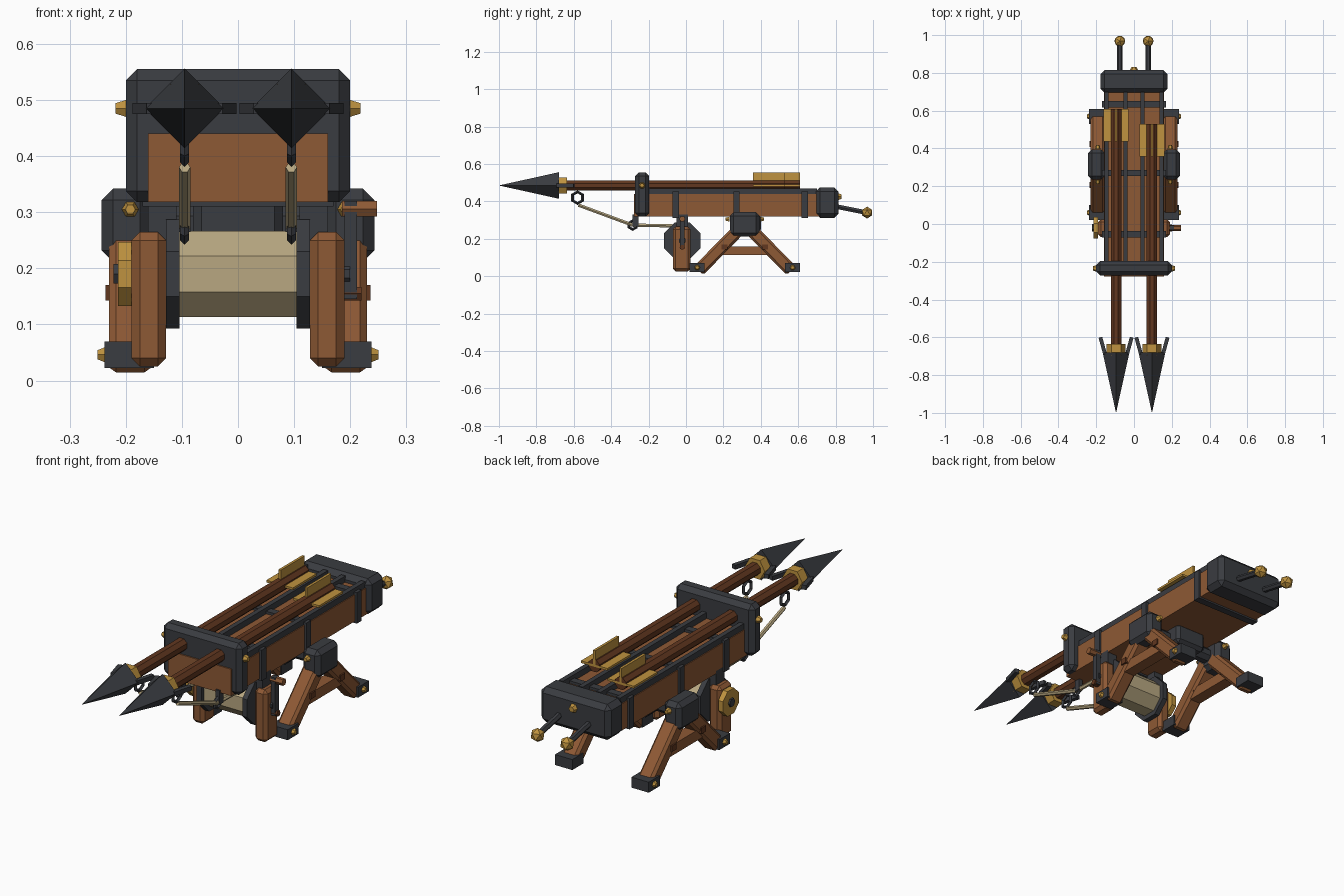
import bpy, bmesh, math
from mathutils import Vector, Matrix

if "Cube" in bpy.data.objects:
    bpy.data.objects.remove(bpy.data.objects["Cube"])


def material(name, col):
    m = bpy.data.materials.new(name)
    m.diffuse_color = (*col, 1)
    m.use_nodes = True
    m.node_tree.nodes["Principled BSDF"].inputs["Base Color"].default_value = m.diffuse_color
    return m


WOOD = material("wood", (.27, .10, .035))
DARK = material("dark_wood", (.12, .038, .014))
IRON = material("iron", (.042, .045, .052))
GOLD = material("brass", (.52, .29, .05))
ROPE = material("rope", (.48, .39, .22))


def finish(name, bm, mat):
    bmesh.ops.recalc_face_normals(bm, faces=bm.faces)
    me = bpy.data.meshes.new(name)
    bm.to_mesh(me)
    bm.free()
    me.materials.append(mat)
    ob = bpy.data.objects.new(name, me)
    bpy.context.collection.objects.link(ob)
    return ob


def cuboid(size, bevel):
    bm = bmesh.new()
    bmesh.ops.create_cube(bm, size=1)
    bmesh.ops.scale(bm, vec=size, verts=bm.verts)
    if bevel:
        bmesh.ops.bevel(bm, geom=bm.edges[:], offset=bevel, segments=1, affect='EDGES')
    return bm


def box(name, x, y, z, mat, bevel=0):
    """Box from (min, max) pairs."""
    bm = cuboid([abs(a[1] - a[0]) for a in (x, y, z)], bevel)
    bmesh.ops.translate(bm, vec=[(a[0] + a[1]) / 2 for a in (x, y, z)], verts=bm.verts)
    return finish(name, bm, mat)


def along(bm, p, q):
    p, q = Vector(p), Vector(q)
    rot = (q - p).to_track_quat('Z', 'Y').to_matrix().to_4x4()
    bm.transform(Matrix.Translation((p + q) / 2) @ rot)


def beam(name, p, q, w, h, mat, bevel=0):
    bm = cuboid((w, h, (Vector(q) - Vector(p)).length), bevel)
    along(bm, p, q)
    return finish(name, bm, mat)


def rod(name, p, q, r, mat, n=8, r2=None, flat=True):
    """Prism or cone from p to q."""
    bm = bmesh.new()
    bmesh.ops.create_cone(bm, cap_ends=True, segments=n, radius1=r,
                          radius2=r if r2 is None else r2,
                          depth=(Vector(q) - Vector(p)).length)
    if flat:
        bm.transform(Matrix.Rotation(math.pi / n, 4, 'Z'))
    along(bm, p, q)
    return finish(name, bm, mat)


def ring(name, loc, r, t):
    bpy.ops.mesh.primitive_torus_add(major_segments=6, minor_segments=4, major_radius=r,
                                     minor_radius=t, location=loc,
                                     rotation=(0, math.pi / 2, 0))
    ob = bpy.context.object
    ob.name = name
    ob.data.materials.append(IRON)


def bolt(name, p, d, r=.018, length=.02):
    q = Vector(p) + Vector(d) * length
    rod(name, p, q, r, GOLD, 6, r * .6)


# Stock with iron end plates, straps and rails
box("stock", (-.16, .16), (-.278, .74), (.318, .44), WOOD)
box("front_plate", (-.2, .2), (-.272, -.197), (.318, .555), IRON, .02)
box("rear_cap", (-.178, .178), (.695, .815), (.312, .475), IRON, .022)
for y in (-.055, .18, .27, .635):
    if y != .18:
        box("stock_strap", (-.17, .17), (y - .017, y + .017), (.31, .452), IRON)
for x in (-.145, -.045, .045, .145):
    box("guide_rail", (x - .011, x + .011), (-.2, .7), (.435, .468), IRON)
bolt("rear_bolt", (0, .812, .425), (0, 1, 0), .022)

# Two harpoons, the right one shorter
for x, end in ((-.095, .61), (.095, .53)):
    rod("harpoon_shaft", (x, -.69, .485), (x, end, .485), .03, DARK)
    rod("harpoon_collar", (x, -.695, .485), (x, -.635, .485), .05, GOLD, 6)
    rod("harpoon_head", (x, -.68, .485), (x, -1, .485), .071, IRON, 4, 0, False)
    for s in (-1, 1):
        beam("harpoon_barb", (x + s * .058, -.69, .485), (x + s * .083, -.6, .485),
             .02, .02, IRON)
    box("fin_flat", (x - .067, x + .067), (end - .173, end), (.48, .49), GOLD)
    box("fin_upright", (x - .006, x + .006), (end - .173, end), (.485, .555), GOLD)
    # Line from harpoon ring through the guide ring to the drum
    ring("harpoon_ring", (x, -.58, .42), .031, .008)
    ring("guide_ring", (x, -.285, .273), .023, .008)
    box("guide_hanger", (x - .01, x + .01), (-.285, -.255), (.265, .33), IRON)
    rod("line_front", (x, -.575, .38), (x, -.285, .273), .01, ROPE, 6)
    rod("line_rear", (x, -.285, .273), (x, -.02, .268), .01, ROPE, 6)

# Winding drum
C = (-.02, .19)
rod("rope_drum", (-.107, *C), (.107, *C), .083, ROPE)
rod("drum_axle", (-.2, *C), (.2, *C), .02, IRON)
rod("brass_wheel", (-.214, *C), (-.19, *C), .062, GOLD)
rod("wheel_hub", (-.222, *C), (-.19, *C), .02, IRON, 6)
for s in (-1, 1):
    rod("drum_flange", (s * .104, *C), (s * .128, *C), .105, IRON)
    box("drum_post", sorted((s * .128, s * .19)), (-.07, .025), (.025, .265), WOOD, .015)
    box("post_hanger", sorted((s * .11, s * .16)), (-.05, .01), (.25, .33), IRON)

# Crank
rod("crank_hub", (.18, -.02, .155), (.22, -.02, .155), .014, DARK, 6)
box("crank_arm", (.19, .212), (-.033, -.007), (.145, .32), IRON)
rod("crank_handle", (.185, -.02, .306), (.248, -.02, .306), .016, WOOD, 6)

# Splayed leg frames
box("pivot_block", (-.08, .08), (.235, .4), (.235, .33), IRON, .015)
rod("pivot_axle", (-.19, .315, .28), (.19, .315, .28), .035, IRON)
for s in (-1, 1):
    X = s * .192
    box("leg_bracket", sorted((s * .155, s * .243)), (.235, .395), (.212, .342), IRON, .02)
    for y in (.232, .398):
        bolt("bracket_bolt", (X, y, .305), (0, -1 if y < .3 else 1, 0), .015)
    for d in (-1, 1):
        beam("leg", (X, .315 + d * .02, .262), (X, .315 + d * .247, .03),
             .075, .068, WOOD, .012)
        f = .315 + d * .255
        box("foot_band", sorted((s * .15, s * .238)), (f - .04, f + .04),
            (.022, .07), IRON)
        bolt("foot_bolt", (s * .236, f, .046), (s, 0, 0), .016, .014)
        box("brace_peg", sorted((s * .16, s * .236)), (.315 + d * .108 - .016,
            .315 + d * .108 + .016), (.143, .17), DARK)
    box("leg_brace", (X - .028, X + .028), (.195, .435), (.112, .16), WOOD)
    bolt("plate_bolt", (s * .198, -.235, .485), (s, 0, 0))

    # Rear aiming handles
    rod("handle_rod", (s * .075, .79, .375), (s * .075, .965, .34), .014, IRON, 6)
    bm = bmesh.new()
    bmesh.ops.create_icosphere(bm, subdivisions=1, radius=.032)
    bmesh.ops.translate(bm, vec=(s * .075, .968, .34), verts=bm.verts)
    finish("handle_knob", bm, GOLD)
